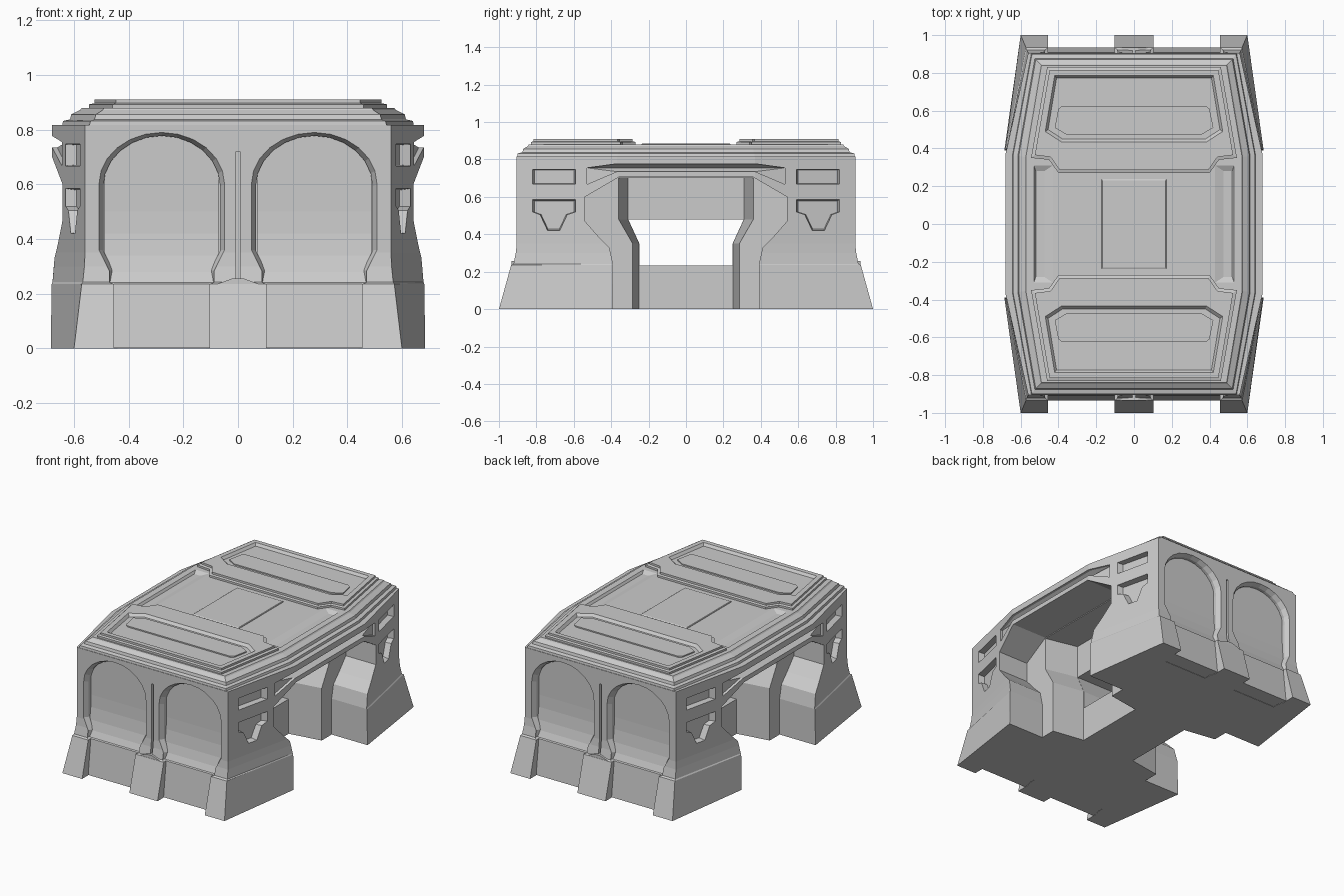
import bpy, bmesh
from math import pi, sin, cos

if "Cube" in bpy.data.objects:
    bpy.data.objects.remove(bpy.data.objects["Cube"])


def loft(name, sections):
    """Closed solid through equal-length rings of 3D points, capped at both ends."""
    bm = bmesh.new()
    rings = [[bm.verts.new(p) for p in s] for s in sections]
    n = len(rings[0])
    for a, b in zip(rings, rings[1:]):
        for i in range(n):
            j = (i + 1) % n
            bm.faces.new((a[i], a[j], b[j], b[i]))
    bm.faces.new(rings[0])
    bm.faces.new(rings[-1])
    bmesh.ops.recalc_face_normals(bm, faces=bm.faces)
    me = bpy.data.meshes.new(name)
    bm.to_mesh(me)
    bm.free()
    ob = bpy.data.objects.new(name, me)
    bpy.context.collection.objects.link(ob)
    return ob


def box(name, x0, x1, y0, y1, z0, z1):
    return loft(name, [[(x0, y0, z), (x1, y0, z), (x1, y1, z), (x0, y1, z)] for z in (z0, z1)])


def cut(target, cutter):
    m = target.modifiers.new("cut", 'BOOLEAN')
    m.operation, m.solver, m.object = 'DIFFERENCE', 'EXACT', cutter
    bpy.context.view_layer.objects.active = target
    bpy.ops.object.modifier_apply(modifier=m.name)
    bpy.data.objects.remove(cutter)


def outline(ex, ey, mx, my, z):
    """Eight-sided plan: end half-width/y, middle half-width/y."""
    h = [(ex, -ey), (mx, -my), (mx, my), (ex, ey)]
    return [(x, y, z) for x, y in h] + [(-x, -y, z) for x, y in h]


def sym(half):
    """Mirror a half profile (u, v) running bottom to top."""
    return half + [(-u, v) for u, v in reversed(half)]


def wall_x(y):
    return 0.68 - 0.12 * max(0, abs(y) - 0.37) / 0.535


# Main body with flared base
body = loft("body", [outline(*l) for l in (
    (0.60, 1.0, 0.685, 0.40, 0), (0.572, 0.935, 0.682, 0.39, 0.235),
    (0.568, 0.922, 0.68, 0.385, 0.242), (0.562, 0.91, 0.68, 0.375, 0.30),
    (0.56, 0.905, 0.68, 0.37, 0.35), (0.56, 0.905, 0.68, 0.37, 0.817))])

# Arched bays at both ends
arch = [(0.175, -0.1), (0.175, 0.235), (0.192, 0.242), (0.192, 0.285), (0.23, 0.36), (0.23, 0.60)]
arch += [(0.23 * cos(a), 0.60 + 0.19 * sin(a)) for a in [pi / 2 * i / 6 for i in range(1, 6)]]
arch = arch + [(0.0, 0.79)] + [(-u, v) for u, v in reversed(arch)]
bay_profile = [(0.935, 0.002), (0.908, 0.235), (0.90, 0.24), (0.883, 0.28), (0.868, 0.34),
               (0.858, 0.42), (0.855, 0.50), (0.855, 0.80), (0.80, 0.80), (0.80, 0.002)]
for sy in (-1, 1):
    for sx in (-1, 1):
        cx = 0.279 * sx
        cut(body, loft("bay_cutter", [
            [(cx + u * k, sy * y, v if v < 0.3 else 0.3 + (v - 0.3) * kz) for u, v in arch]
            for y, k, kz in ((1.1, 1, 1), (0.905, 1, 1), (0.875, 0.93, 0.975), (0.83, 0.93, 0.975))]))
        loft("bay_panel", [[(cx + o, sy * y, z) for y, z in bay_profile] for o in (-0.21, 0.21)])
    # Groove in the middle pier
    cut(body, box("groove_cutter", -0.007, 0.007, min(sy * 0.88, sy * 1.0), max(sy * 0.88, sy * 1.0), 0.255, 0.72))
    # Peaked cap on the middle buttress
    loft("buttress_cap", [[(-0.085, sy * y, 0.232), (0.085, sy * y, 0.232), (0.02, sy * y, 0.256),
                           (-0.02, sy * y, 0.256)] for y in (0.88, 0.934)])

# Side openings: outer recess, tapered inner recess, passage through
outer = sym([(0.39, -0.1), (0.39, 0.24), (0.41, 0.33), (0.47, 0.39), (0.54, 0.47), (0.54, 0.60), (0.36, 0.705)])
inner_a = sym([(0.285, -0.1), (0.285, 0.35), (0.36, 0.48), (0.36, 0.70)])
inner_b = sym([(0.25, -0.1), (0.25, 0.35), (0.31, 0.48), (0.31, 0.70)])
for sx in (-1, 1):
    cut(body, loft("recess_cutter", [[(sx * x, y, z) for y, z in outer] for x in (0.42, 0.9)]))
    cut(body, loft("jamb_cutter", [[(sx * x, y, z) for y, z in p]
                                   for x, p in ((0.44, inner_a), (0.42, inner_a), (0.20, inner_b))]))
passage = sym([(0.249, 0.232), (0.249, 0.35), (0.308, 0.478)])
cut(body, loft("passage_cutter", [[(x, y, z) for y, z in passage] for x in (-0.25, 0.25)]))

# Wall recesses on the sides: slot, shield and lintel groove
slot = [(0.59, 0.668), (0.82, 0.668), (0.82, 0.747), (0.59, 0.747)]
shield = [(0.59, 0.585), (0.59, 0.52), (0.635, 0.505), (0.675, 0.42), (0.74, 0.42),
          (0.78, 0.505), (0.82, 0.52), (0.82, 0.585)]
lintel = [(-0.53, 0.667), (-0.37, 0.735), (0.37, 0.735), (0.53, 0.667),
          (0.53, 0.755), (0.37, 0.777), (-0.37, 0.777), (-0.53, 0.755)]


def wall_cut(profile, depth, sx, sy, bevel):
    cy = sum(p[0] for p in profile) / len(profile)
    cz = sum(p[1] for p in profile) / len(profile)
    rings = []
    for d, k in ((0.1, 1), (0.0, 1), (-depth, bevel)):
        rings.append([(sx * (wall_x(y) + d), sy * (cy + (y - cy) * k), cz + (z - cz) * k) for y, z in profile])
    cut(body, loft("wall_cutter", rings))


for sx in (-1, 1):
    wall_cut(lintel, 0.018, sx, 1, 1)
    for sy in (-1, 1):
        wall_cut(slot, 0.04, sx, sy, 0.92)
        wall_cut(shield, 0.04, sx, sy, 0.92)

# Stepped roof
roof = loft("roof", [outline(*l) for l in (
    (0.545, 0.903, 0.645, 0.365, 0.81), (0.54, 0.90, 0.64, 0.365, 0.832),
    (0.525, 0.875, 0.615, 0.36, 0.838), (0.52, 0.87, 0.61, 0.36, 0.856),
    (0.495, 0.845, 0.578, 0.355, 0.872), (0.49, 0.84, 0.572, 0.355, 0.88))])
for sx in (-1, 1):  # long shallow side scoops
    cut(roof, loft("scoop_cutter", [[(sx * a, -l, z), (sx * b, -l, z), (sx * b, l, z), (sx * a, l, z)]
                                    for a, b, l, z in ((0.43, 0.53, 0.31, 0.90), (0.43, 0.53, 0.31, 0.88),
                                                       (0.475, 0.52, 0.28, 0.865))]))
# Square hatch in the middle of the roof
loft("roof_hatch", [[(-w, -h, z), (w, -h, z), (w, h, z), (-w, h, z)]
                    for w, h, z in ((0.172, 0.237, 0.87), (0.172, 0.237, 0.883), (0.168, 0.23, 0.886))])

# Raised end panels with sunken trays
edge = [(0.40, 0.27), (0.45, 0.34), (0.545, 0.35), (0.46, 0.83)]
edge_top = [(0.393, 0.285), (0.442, 0.355), (0.525, 0.365), (0.447, 0.815)]
tray = [(0.385, 0.435), (0.47, 0.49), (0.42, 0.785)]
tray_low = [(0.378, 0.45), (0.455, 0.50), (0.41, 0.772)]
for sy in (-1, 1):
    ring = lambda half, z: [(x, sy * y, z) for x, y in sym(half)]
    panel = loft("roof_end_panel", [ring(edge, 0.87), ring(edge, 0.893), ring(edge_top, 0.897), ring(edge_top, 0.91)])
    cut(panel, loft("tray_cutter", [ring(tray, 0.95), ring(tray, 0.91), ring(tray_low, 0.893)]))
    # Raised inner plate and its step
    plate = [(0.36, 0.475), (0.42, 0.51), (0.40, 0.61), (0.38, 0.625)]
    loft("tray_plate", [ring(plate, 0.885), ring(plate, 0.901)])
